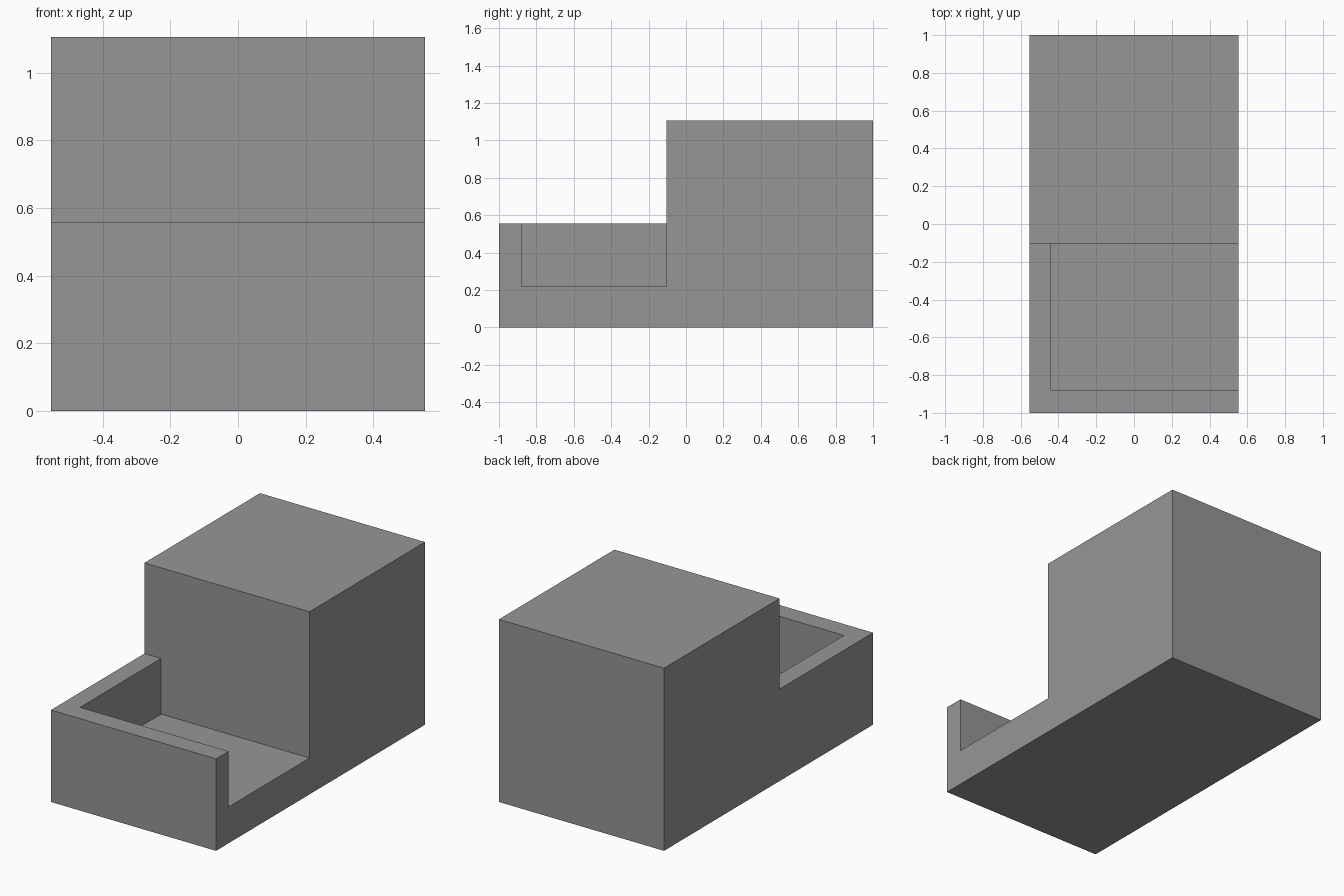
import bpy
import bmesh
from mathutils import Vector

cube = bpy.data.objects.get("Cube")
if cube:
    bpy.data.objects.remove(cube, do_unlink=True)

HALF_W = 0.553
STEP_Y, LOW_Z, TOP_Z = -0.105, 0.557, 1.106
FLOOR_Z, FRONT_WALL_Y, SIDE_WALL_X = 0.22, -0.88, -0.442

# Plain grey material
grey = bpy.data.materials.new("plain_grey")
grey.use_nodes = True
colour = (0.305, 0.305, 0.305, 1)
grey.diffuse_color = colour
grey.node_tree.nodes["Principled BSDF"].inputs["Base Color"].default_value = colour


def extrude_profile(name, profile, x0, x1):
    """Extrude a (y, z) outline along x into a closed solid."""
    bm = bmesh.new()
    face = bm.faces.new([bm.verts.new((x0, y, z)) for y, z in profile])
    result = bmesh.ops.extrude_face_region(bm, geom=[face])
    moved = [v for v in result["geom"] if isinstance(v, bmesh.types.BMVert)]
    bmesh.ops.translate(bm, verts=moved, vec=Vector((x1 - x0, 0, 0)))
    if face.is_valid and len(bm.faces) < len(profile) + 2:
        bm.faces.new(face.verts)
    bmesh.ops.recalc_face_normals(bm, faces=bm.faces)
    mesh = bpy.data.meshes.new(name)
    bm.to_mesh(mesh)
    bm.free()
    mesh.materials.append(grey)
    obj = bpy.data.objects.new(name, mesh)
    bpy.context.collection.objects.link(obj)
    return obj


# Tall block with a low step in front
body = extrude_profile("stepped_block", [
    (-1, 0), (1, 0), (1, TOP_Z), (STEP_Y, TOP_Z), (STEP_Y, LOW_Z), (-1, LOW_Z),
], -HALF_W, HALF_W)

# Recess open on top and on the left, leaving a front wall and a right wall
cutter = extrude_profile("recess_cutter", [
    (FRONT_WALL_Y, FLOOR_Z), (STEP_Y, FLOOR_Z),
    (STEP_Y, LOW_Z + 0.1), (FRONT_WALL_Y, LOW_Z + 0.1),
], SIDE_WALL_X, HALF_W + 0.1)
cutter.hide_render = True

cut = body.modifiers.new("recess", "BOOLEAN")
cut.operation = "DIFFERENCE"
cut.solver = "EXACT"
cut.object = cutter
bpy.context.view_layer.objects.active = body
bpy.ops.object.modifier_apply(modifier=cut.name)
bpy.data.objects.remove(cutter, do_unlink=True)
